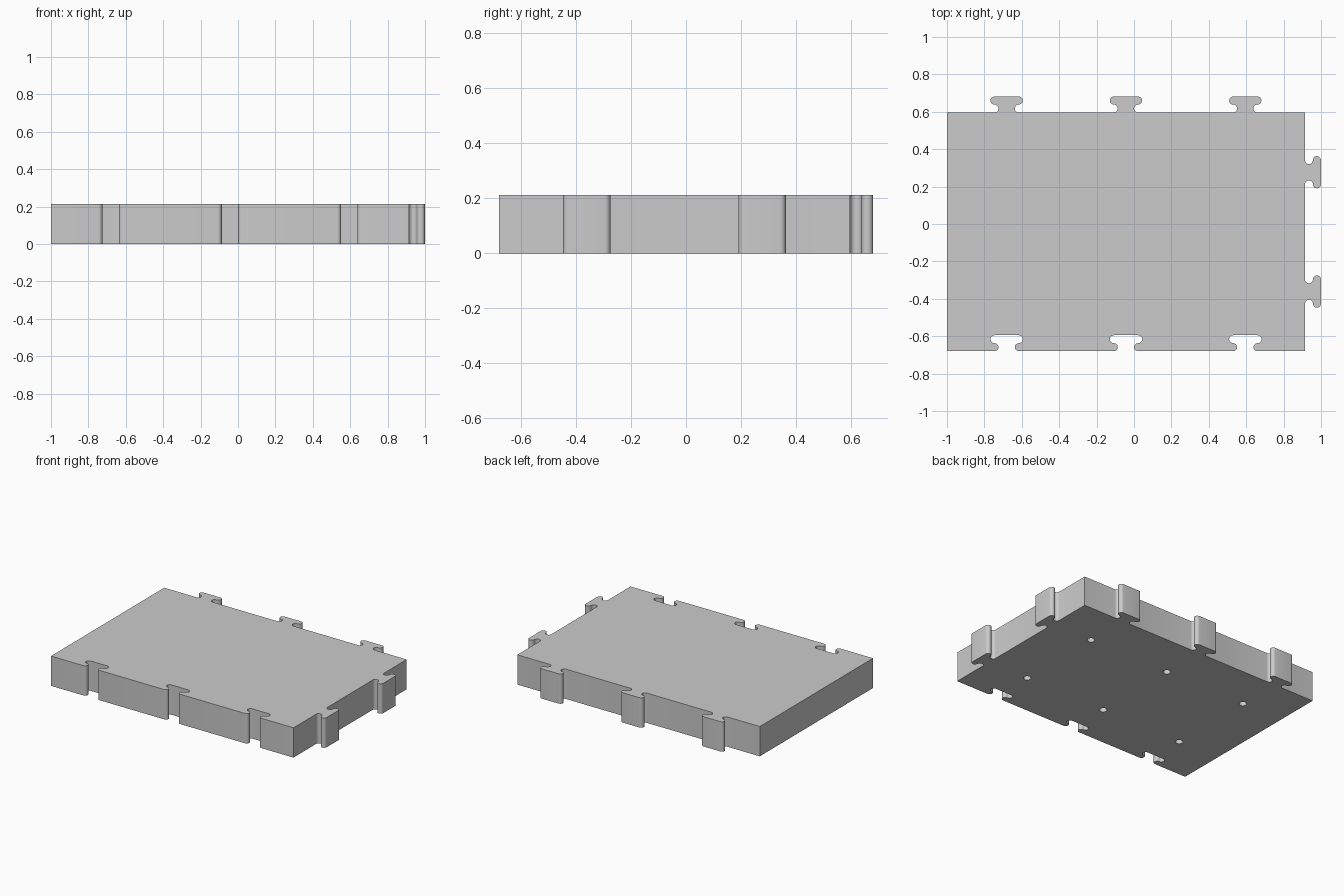
import bpy
import bmesh
import math

cube = bpy.data.objects.get("Cube")
if cube:
    bpy.data.objects.remove(cube, do_unlink=True)

CELL = 0.638                # the tile is 3 x 2 square cells
R = 0.0213                  # radius of every rounded part of a connector
HALF = 0.065                # connector half width between arc centres
STEPS = 12
HEIGHT = CELL / 3
LEFT, FRONT = -1.0, -0.68
RIGHT, BACK = LEFT + 3 * CELL, FRONT + 2 * CELL
COLS = [LEFT + CELL * (i + 0.5) for i in range(3)]
ROWS = [FRONT + CELL * (i + 0.5) for i in range(2)]

grey = bpy.data.materials.new("light grey plastic")
grey.use_nodes = True
grey.diffuse_color = (0.6, 0.6, 0.6, 1)
grey.node_tree.nodes["Principled BSDF"].inputs["Base Color"].default_value = (0.6, 0.6, 0.6, 1)


def connector():
    """T-shaped connector outline as (along edge, depth) pairs."""
    angles = [math.pi * i / STEPS for i in range(STEPS + 1)]
    side = [(-HALF + R * math.sin(a), R - R * math.cos(a)) for a in angles]
    side += [(-HALF - R * math.sin(a), 3 * R - R * math.cos(a)) for a in angles[1:]]
    return side + [(-s, d) for s, d in reversed(side)]


# Outline: slots along the front, tabs along the right and the back
shape = connector()
outline = [(LEFT, FRONT)]
outline += [(c + s, FRONT + d) for c in COLS for s, d in shape]
outline += [(RIGHT, FRONT)]
outline += [(RIGHT + d, c + s) for c in ROWS for s, d in shape]
outline += [(RIGHT, BACK)]
outline += [(c + s, BACK + d) for c in reversed(COLS) for s, d in reversed(shape)]
outline += [(LEFT, BACK)]

# Solid tile
bm = bmesh.new()
base = bm.faces.new([bm.verts.new((x, y, 0)) for x, y in outline])
top = bmesh.ops.extrude_face_region(bm, geom=[base])["geom"]
bmesh.ops.translate(bm, vec=(0, 0, HEIGHT),
                    verts=[v for v in top if isinstance(v, bmesh.types.BMVert)])
bmesh.ops.recalc_face_normals(bm, faces=bm.faces)
mesh = bpy.data.meshes.new("floor_tile")
bm.to_mesh(mesh)
bm.free()
mesh.materials.append(grey)
tile = bpy.data.objects.new("floor_tile", mesh)
bpy.context.collection.objects.link(tile)

# Round blind holes underneath, one per cell
bm = bmesh.new()
for x in COLS:
    for y in ROWS:
        made = bmesh.ops.create_cone(bm, cap_ends=True, segments=24,
                                     radius1=0.025, radius2=0.025, depth=0.2)
        bmesh.ops.translate(bm, verts=made["verts"], vec=(x, y, 0))
cut_mesh = bpy.data.meshes.new("hole_cutter")
bm.to_mesh(cut_mesh)
bm.free()
cut_mesh.materials.append(grey)
cutter = bpy.data.objects.new("hole_cutter", cut_mesh)
cutter.hide_render = True
bpy.context.collection.objects.link(cutter)

holes = tile.modifiers.new("holes", 'BOOLEAN')
holes.operation = 'DIFFERENCE'
holes.solver = 'EXACT'
holes.object = cutter

bpy.ops.object.select_all(action='DESELECT')
tile.select_set(True)
bpy.context.view_layer.objects.active = tile
bpy.ops.object.modifier_apply(modifier="holes")
bpy.data.objects.remove(cutter, do_unlink=True)
bpy.ops.object.shade_smooth_by_angle(angle=math.radians(30))
